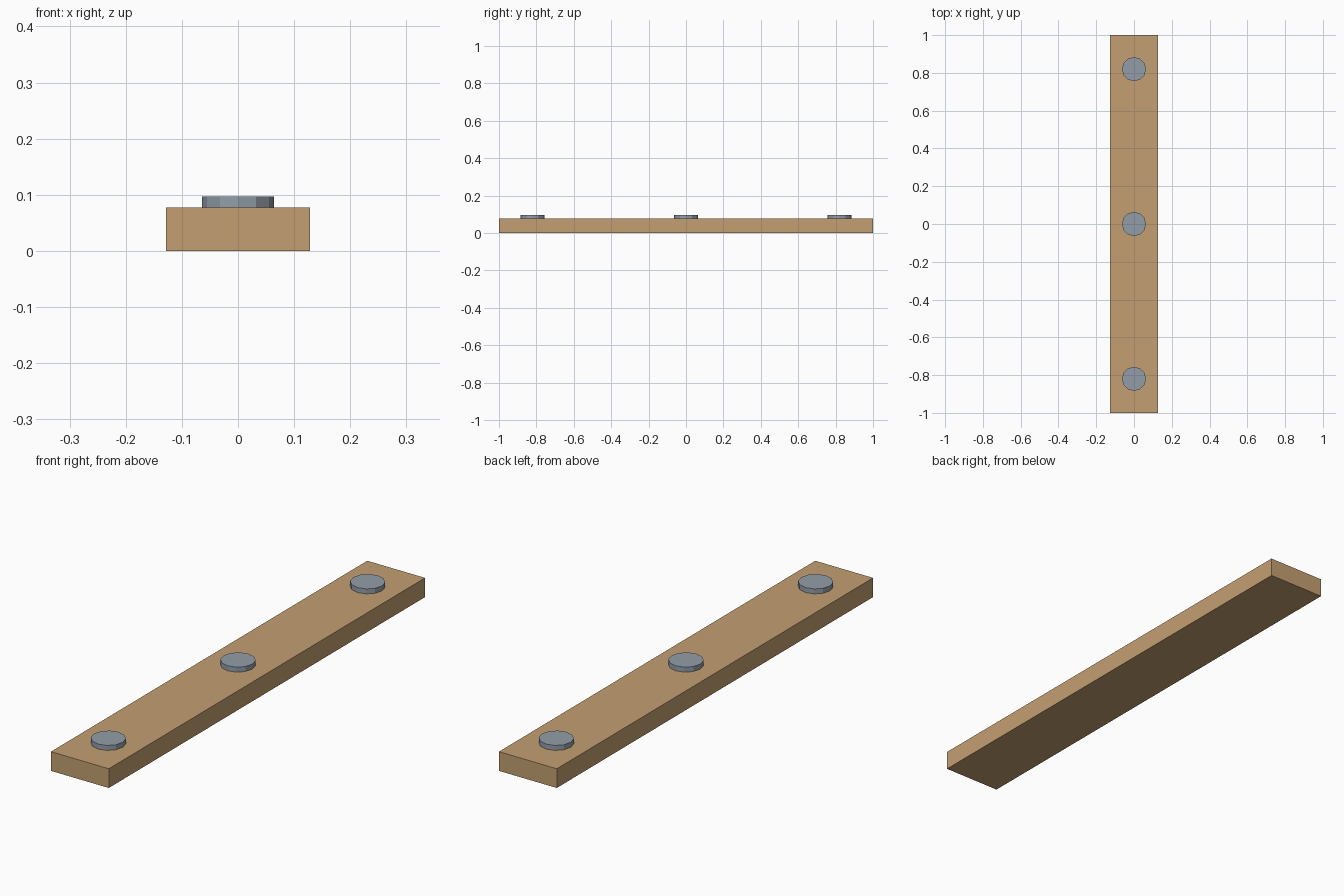
import bpy

# Remove the default cube
cube = bpy.data.objects.get("Cube")
if cube:
    bpy.data.objects.remove(cube, do_unlink=True)


def make_material(name, rgb):
    mat = bpy.data.materials.new(name)
    mat.use_nodes = True
    colour = (*rgb, 1.0)
    mat.diffuse_color = colour
    mat.node_tree.nodes["Principled BSDF"].inputs["Base Color"].default_value = colour
    return mat


wood = make_material("light wood", (0.552, 0.352, 0.168))
steel = make_material("blue grey steel", (0.29, 0.34, 0.39))

WIDTH, LENGTH, THICKNESS = 0.256, 2.0, 0.077
BOLT_RADIUS, BOLT_HEIGHT, BOLT_SPACING = 0.064, 0.02, 0.82

# Plank
bpy.ops.mesh.primitive_cube_add(size=1, location=(0, 0, THICKNESS / 2))
plank = bpy.context.object
plank.name = "plank"
plank.scale = (WIDTH, LENGTH, THICKNESS)
bpy.ops.object.transform_apply(location=False, rotation=False, scale=True)
plank.data.materials.append(wood)

# Three flat twelve-sided bolt heads along the top
for name, side in (("front", -1), ("middle", 0), ("back", 1)):
    bpy.ops.mesh.primitive_cylinder_add(
        vertices=12, radius=BOLT_RADIUS, depth=BOLT_HEIGHT,
        location=(0, side * BOLT_SPACING, THICKNESS + BOLT_HEIGHT / 2))
    bolt = bpy.context.object
    bolt.name = name + "_bolt_head"
    bolt.data.materials.append(steel)
